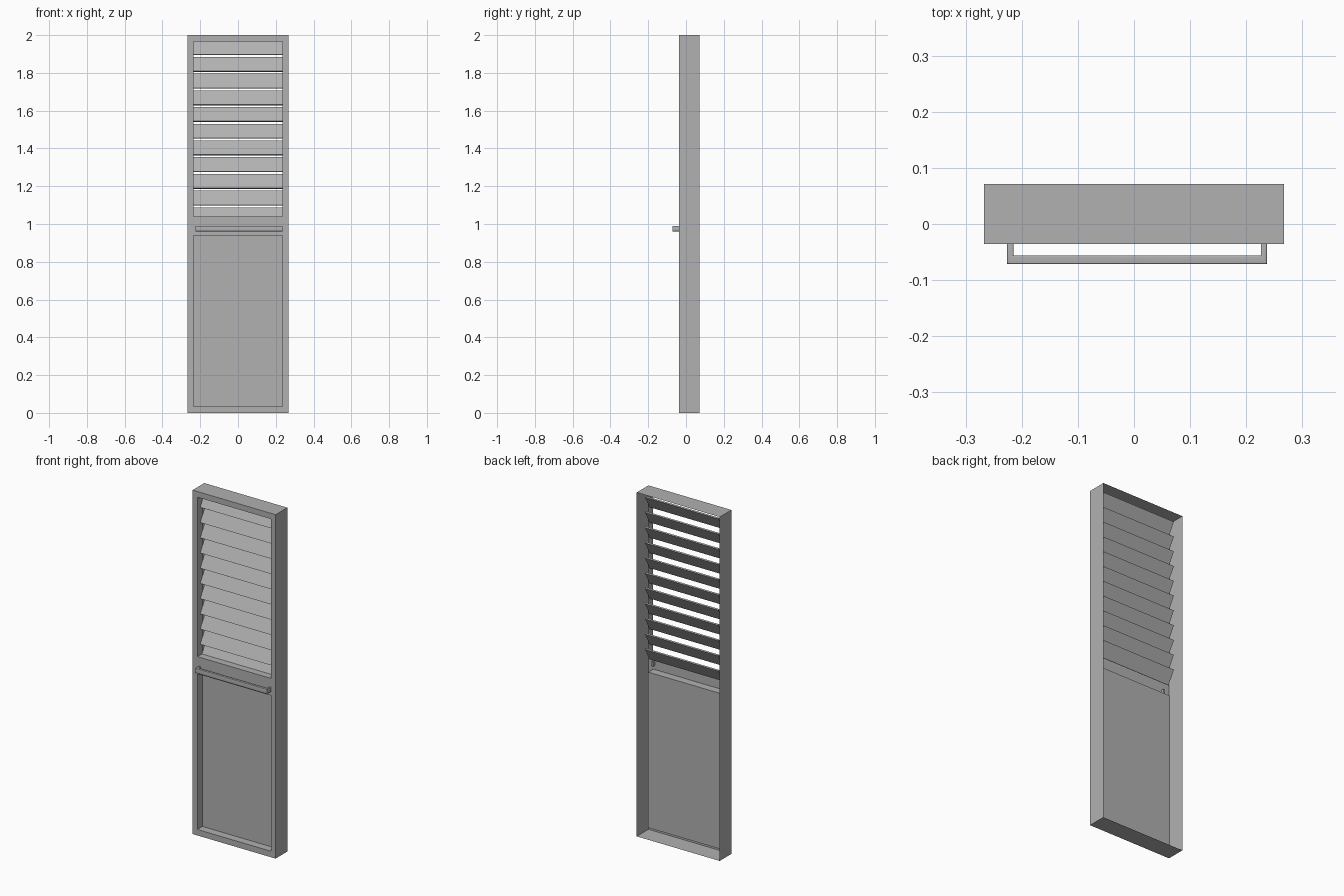
import bpy, bmesh

if "Cube" in bpy.data.objects:
    bpy.data.objects.remove(bpy.data.objects["Cube"])

W, IN = 0.267, 0.236            # outer and opening half widths
FRONT, BACK, INNER = -0.036, 0.0715, 0.01

grey = bpy.data.materials.new("mid_grey")
grey.diffuse_color = (0.44, 0.44, 0.44, 1)
grey.use_nodes = True
grey.node_tree.nodes["Principled BSDF"].inputs["Base Color"].default_value = grey.diffuse_color


def finish(bm, name):
    bmesh.ops.remove_doubles(bm, verts=bm.verts, dist=1e-5)
    bmesh.ops.recalc_face_normals(bm, faces=bm.faces)
    me = bpy.data.meshes.new(name)
    bm.to_mesh(me)
    bm.free()
    me.materials.append(grey)
    ob = bpy.data.objects.new(name, me)
    bpy.context.collection.objects.link(ob)
    return ob


def quad(bm, pts):
    return bm.faces.new([bm.verts.new(p) for p in pts])


def plate(bm, x0, x1, z0, z1, y):
    quad(bm, [(x0, y, z0), (x1, y, z0), (x1, y, z1), (x0, y, z1)])


def tube(bm, x0, x1, z0, z1, y0, y1):
    c = [(x0, z0), (x1, z0), (x1, z1), (x0, z1)]
    for (ax, az), (bx, bz) in zip(c, c[1:] + c[:1]):
        quad(bm, [(ax, y0, az), (bx, y0, bz), (bx, y1, bz), (ax, y1, az)])


# Door shell: folded sheet, open at the back, with two inset openings
bm = bmesh.new()
xs = [-W, -IN, IN, W]
zs = [0, 0.035, 0.94, 1.04, 1.967, 2]
for i in range(3):
    for j in range(5):
        if i == 1 and j in (1, 3):
            tube(bm, xs[i], xs[i + 1], zs[j], zs[j + 1], FRONT, INNER)
        else:
            plate(bm, xs[i], xs[i + 1], zs[j], zs[j + 1], FRONT)
tube(bm, -W, W, 0, 2, FRONT, BACK)
plate(bm, -IN, IN, zs[1], zs[2], INNER)      # recessed lower panel
finish(bm, "door_shell")

# Louver slats: sloping down towards the front
bm = bmesh.new()
prof = [(-0.010, 1.898), (-0.003, 1.894), (0.040, 1.969), (0.033, 1.973)]
for k in range(11):
    dz = -0.0885 * k
    lo = [bm.verts.new((-IN, y, z + dz)) for y, z in prof]
    hi = [bm.verts.new((IN, y, z + dz)) for y, z in prof]
    bm.faces.new(lo)
    bm.faces.new(hi[::-1])
    for a in range(4):
        b = (a + 1) % 4
        bm.faces.new([lo[b], lo[a], hi[a], hi[b]])
finish(bm, "louver_slats")

# Pull handle: U outline extruded upwards, long edges rounded
bm = bmesh.new()
x0, x1, tip = -0.226, 0.237, -0.02
outline = [(x0, tip), (x0, -0.0715), (x1, -0.0715), (x1, tip),
           (x1 - 0.011, tip), (x1 - 0.011, -0.056), (x0 + 0.011, -0.056), (x0 + 0.011, tip)]
face = bm.faces.new([bm.verts.new((x, y, 0.961)) for x, y in outline])
ext = bmesh.ops.extrude_face_region(bm, geom=[face])
top = [v for v in ext["geom"] if isinstance(v, bmesh.types.BMVert)]
bmesh.ops.translate(bm, verts=top, vec=(0, 0, 0.028))
flat = [e for e in bm.edges if abs(e.verts[0].co.z - e.verts[1].co.z) < 1e-6]
bmesh.ops.bevel(bm, geom=flat, offset=0.003, segments=4, profile=0.5, affect='EDGES')
handle = finish(bm, "pull_handle")
bpy.context.view_layer.objects.active = handle
handle.select_set(True)
bpy.ops.object.shade_smooth_by_angle()
